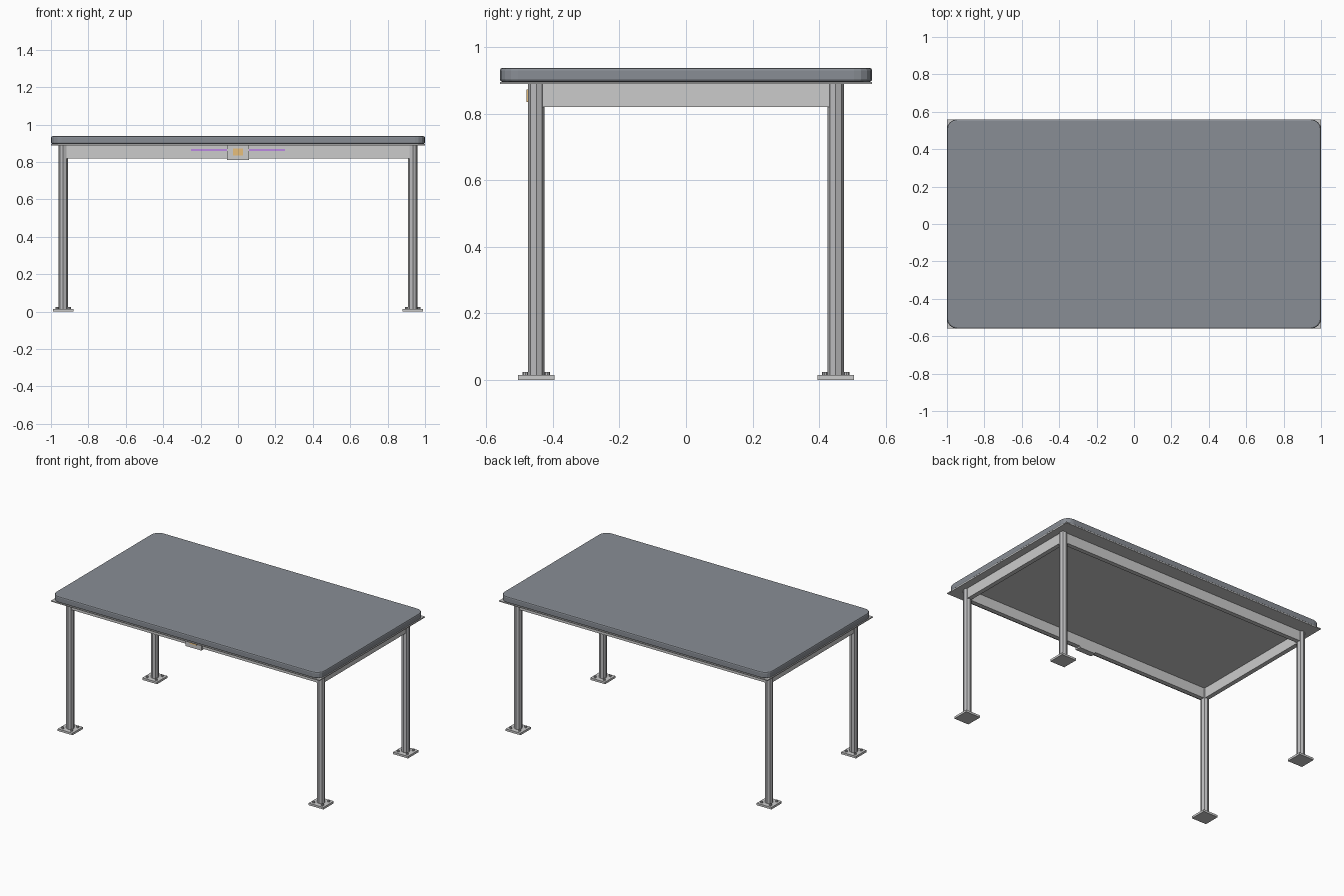
import bpy, bmesh
from math import radians

if "Cube" in bpy.data.objects:
    bpy.data.objects.remove(bpy.data.objects["Cube"])


def material(name, color):
    m = bpy.data.materials.new(name)
    m.diffuse_color = (*color, 1)
    m.use_nodes = True
    m.node_tree.nodes["Principled BSDF"].inputs["Base Color"].default_value = m.diffuse_color
    return m


slate = material("slate", (0.25, 0.27, 0.30))
metal = material("light_metal", (0.50, 0.50, 0.51))
amber = material("amber", (0.80, 0.52, 0.20))
violet = material("violet", (0.50, 0.25, 0.75))


def box(name, lo, hi, mat=None):
    """Axis-aligned box given by two opposite corners."""
    bpy.ops.mesh.primitive_cube_add(size=1, location=[(a + b) / 2 for a, b in zip(lo, hi)])
    o = bpy.context.object
    o.name = name
    o.scale = [b - a for a, b in zip(lo, hi)]
    bpy.ops.object.transform_apply(location=False, rotation=False, scale=True)
    if mat:
        o.data.materials.append(mat)
    return o


def post(name, x, y, z0, z1, r, sides, mat):
    """Upright prism."""
    bpy.ops.mesh.primitive_cylinder_add(vertices=sides, radius=r, depth=z1 - z0,
                                        location=(x, y, (z0 + z1) / 2))
    o = bpy.context.object
    o.name = name
    o.data.materials.append(mat)


# Table top: rounded corners in plan, then softened rims
top = box("table_top", (-1, -0.56, 0.896), (1, 0.56, 0.938), slate)
bm = bmesh.new()
bm.from_mesh(top.data)
uprights = [e for e in bm.edges if abs(e.verts[0].co.z - e.verts[1].co.z) > 0.01]
bmesh.ops.bevel(bm, geom=uprights, offset=0.055, offset_type='OFFSET', segments=4,
                profile=0.5, affect='EDGES')
bm.to_mesh(top.data)
bm.free()
rim = top.modifiers.new("rim", 'BEVEL')
rim.width = 0.008
rim.segments = 2
rim.limit_method = 'ANGLE'
rim.angle_limit = radians(60)

# Thin square-cornered plate under the top
box("under_plate", (-1, -0.56, 0.889), (1, 0.56, 0.896))

# Legs with foot plates and bolts
LX, LY = 0.935, 0.45
for sx, side in ((-1, "left"), (1, "right")):
    for sy, end in ((-1, "front"), (1, "back")):
        x, y, tag = sx * LX, sy * LY, f"{end}_{side}"
        post(f"leg_{tag}", x, y, 0.014, 0.889, 0.025, 8, metal)
        box(f"foot_plate_{tag}", (x - 0.055, y - 0.055, 0), (x + 0.055, y + 0.055, 0.014))
        for bx in (-1, 1):
            for by in (-1, 1):
                post(f"foot_bolt_{tag}", x + bx * 0.033, y + by * 0.033,
                     0.014, 0.024, 0.008, 8, metal)

# Apron rails between the legs
for s, end, side in ((-1, "front", "left"), (1, "back", "right")):
    box(f"apron_{end}", (-LX, s * LY - 0.015, 0.82), (LX, s * LY + 0.015, 0.889))
    box(f"apron_{side}", (s * LX - 0.015, -LY, 0.82), (s * LX + 0.015, LY, 0.889))

# Control box with its screen, and the light strip along the front rail
box("control_box", (-0.06, -0.475, 0.81), (0.06, -0.435, 0.889))
box("control_screen", (-0.026, -0.48, 0.836), (0.026, -0.47, 0.873), amber)
box("light_strip", (-0.25, -0.469, 0.86), (0.25, -0.46, 0.87), violet)
